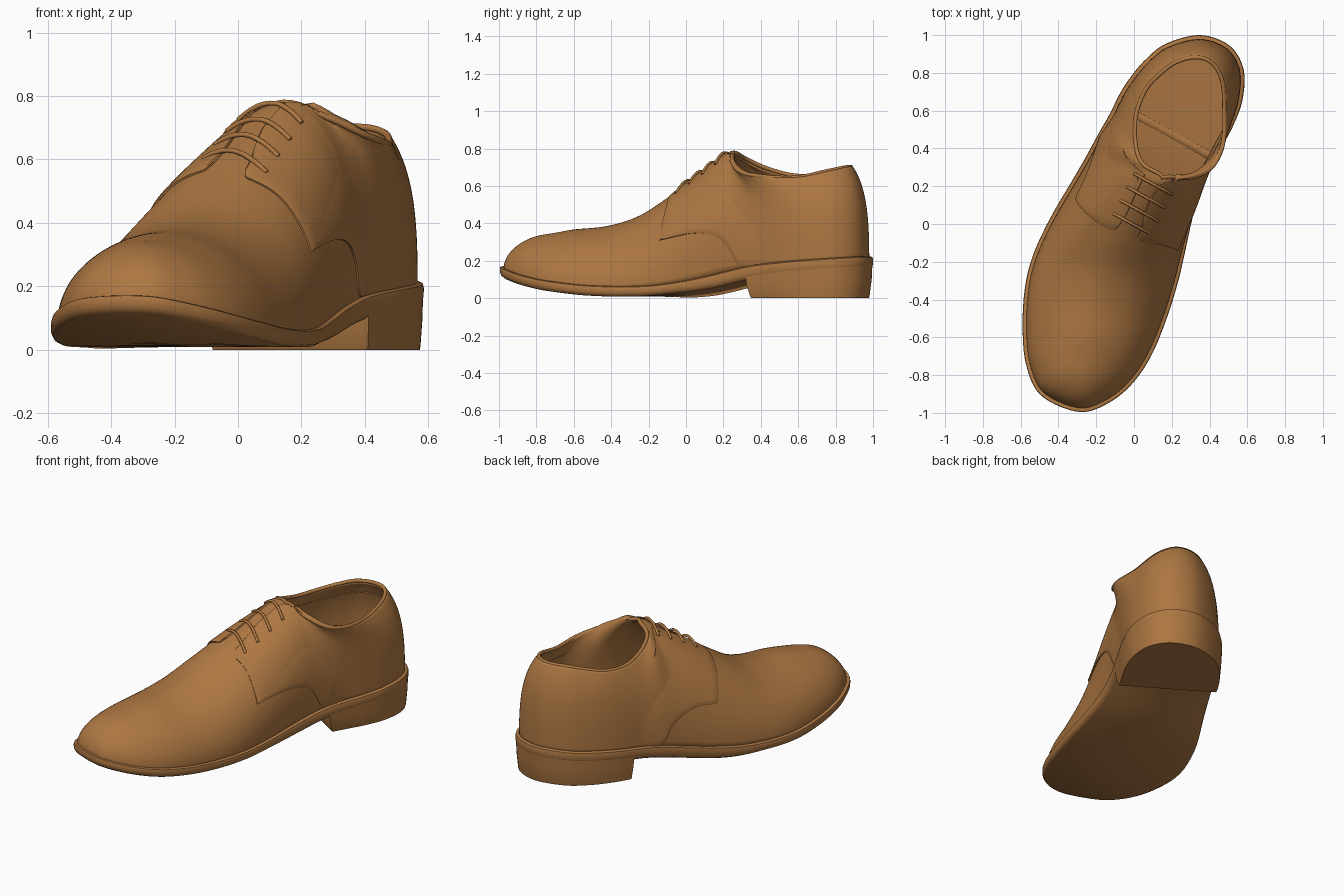
import bpy, bmesh, math
from mathutils import Vector
from mathutils.bvhtree import BVHTree

cube = bpy.data.objects.get("Cube")
if cube:
    bpy.data.objects.remove(cube)

leather = bpy.data.materials.new("brown_leather")
leather.use_nodes = True
leather.diffuse_color = (0.42, 0.185, 0.055, 1)
leather.node_tree.nodes["Principled BSDF"].inputs["Base Color"].default_value = (0.42, 0.185, 0.055, 1)

# Stations from toe to throat: sole edge on +x, sole edge on -x, ridge point
RIDGE = [
    (-.29, -.995, -.29, -.995, -.285, -.72, .343),
    (-.13, -.945, -.49, -.91, -.283, -.71, .346),
    (0, -.835, -.57, -.75, -.275, -.68, .352),
    (.1, -.68, -.59, -.55, -.25, -.6, .367),
    (.18, -.48, -.578, -.34, -.2, -.42, .386),
    (.235, -.3, -.54, -.18, -.135, -.25, .44),
    (.272, -.14, -.475, -.03, -.06, -.09, .542),
    (.3, -.01, -.405, .1, .01, .03, .63),
    (.328, .1, -.33, .225, .085, .14, .712),
    (.362, .2, -.255, .355, .15, .235, .78)]
# Stations around the opening: sole edges, then collar point on +x and on -x
COLLAR = [
    (.402, .29, -.19, .475, .29, .235, .733, .04, .31, .75),
    (.455, .39, -.13, .58, .41, .285, .678, 0, .42, .7),
    (.525, .52, -.075, .69, .478, .41, .653, 0, .57, .66),
    (.575, .66, -.02, .775, .488, .59, .648, .05, .71, .66),
    (.58, .82, .06, .87, .475, .76, .682, .13, .8, .682),
    (.505, .945, .17, .955, .42, .86, .702, .22, .865, .702),
    (.35, 1, .35, 1, .33, .892, .705, .33, .892, .705)]
WELT = [(-1.04, .175), (-.95, .145), (-.75, .1), (-.5, .07), (-.3, .062), (-.1, .066),
        (.1, .095), (.3, .141), (.45, .176), (.7, .2), (1.07, .225)]

rows = [r + r[4:] for r in RIDGE] + COLLAR
right = [(Vector((r[0], r[1], 0)), Vector(r[4:7])) for r in rows]
left = [(Vector((r[2], r[3], 0)), Vector(r[7:10])) for r in rows]
keys = right + left[-2:0:-1]
K = len(keys)
THROAT = len(RIDGE) - 1
BASE = [k[0] for k in keys]
TOP = [k[1] for k in keys]


def spline(pts, u, closed=True):
    i, f = math.floor(u), u - math.floor(u)
    n = len(pts)
    a, b, c, d = (pts[k % n] if closed else pts[min(max(k, 0), n - 1)] for k in range(i - 1, i + 3))
    return b + (c - a) * f / 2 + (a - b * 2.5 + c * 2 - d / 2) * f * f + ((b - c) * 1.5 + (d - a) / 2) * f ** 3


def smooth(x):
    x = min(max(x, 0), 1)
    return x * x * (3 - 2 * x)


def welt_z(p):
    """Height of the welt, averaged along the shoe's slanted axis."""
    total = 0
    for k in range(-2, 3):
        t = p.x * .302 + p.y * .953 + k * .035
        for (t0, z0), (t1, z1) in zip(WELT, WELT[1:]):
            if t < t1 or t1 == WELT[-1][0]:
                total += z0 + (z1 - z0) * (t - t0) / (t1 - t0)
                break
    return total / 5


def outline(u, inset, drop):
    """Point on the sole edge; the sole thickens towards the heel."""
    p = spline(BASE, u)
    d = (spline(BASE, u + .05) - spline(BASE, u - .05)).normalized()
    p = p + Vector((-d.y, d.x, 0)) * inset
    p.z = welt_z(p) - drop * (1 + .35 * smooth((p.y + .15) / .35))
    return p


def top_edge(u):
    p = spline(TOP, u)
    if min(u % K, -u % K) <= THROAT:
        p = (p + spline(TOP, -u)) / 2
    return p


def surface(u, v):
    """Point on the upper: u runs round the sole, v from welt to top."""
    b, t = outline(u, .02, .012), top_edge(u)
    w = smooth((min(u % K, -u % K) - THROAT + .5) / 3)
    # The inner waist bulges out over the sole, the outer one is leaner
    g = math.exp(-((u % K - 8.4) / 2.8) ** 2)
    lean = math.exp(-((u % K - 26.5) / 2) ** 2)
    h = t.z - b.z
    flat = Vector((b.x - t.x, b.y - t.y, 0))
    p1 = b + Vector((.065 * g, -.025 * g, h * (.52 - .04 * w + .11 * g)))
    p2 = t + flat * (.52 + .3 * w + .25 * g * (1 - .5 * w) - .08 * lean) - Vector((0, 0, h * (.01 + .21 * w)))
    m = 1 - v
    return b * m ** 3 + p1 * 3 * m * m * v + p2 * 3 * m * v * v + t * v ** 3


def lifted(u, v, off):
    e = .02
    du = surface(u + e, v) - surface(u - e, v)
    dv = surface(u, min(v + e, 1)) - surface(u, max(v - e, 0))
    return surface(u, v) + du.cross(dv).normalized() * off


def loft(name, rings, closed=True, caps=False, merge=False):
    bm = bmesh.new()
    vs = [[bm.verts.new(p) for p in ring] for ring in rings]
    n = len(rings[0])
    for lo, hi in zip(vs, vs[1:]):
        for i in range(n if closed else n - 1):
            j = (i + 1) % n
            bm.faces.new((lo[i], lo[j], hi[j], hi[i]))
    if caps:
        for ring in (vs[0], vs[-1]):
            for i in range(n // 2 - 1):
                bm.faces.new((ring[i], ring[i + 1], ring[n - 2 - i], ring[n - 1 - i]))
        bmesh.ops.recalc_face_normals(bm, faces=bm.faces)
    if merge:
        bmesh.ops.remove_doubles(bm, verts=bm.verts, dist=.0005)
    me = bpy.data.meshes.new(name)
    bm.to_mesh(me)
    bm.free()
    ob = bpy.data.objects.new(name, me)
    bpy.context.collection.objects.link(ob)
    me.materials.append(leather)
    bpy.ops.object.select_all(action='DESELECT')
    ob.select_set(True)
    bpy.context.view_layer.objects.active = ob
    bpy.ops.object.shade_smooth_by_angle(angle=math.radians(40))
    return ob


def tube(name, pts, radius, cyclic=False):
    cu = bpy.data.curves.new(name, 'CURVE')
    cu.dimensions = '3D'
    cu.bevel_depth, cu.bevel_resolution, cu.use_fill_caps = radius, 3, True
    sp = cu.splines.new('POLY')
    sp.points.add(len(pts) - 1)
    for q, p in zip(sp.points, pts):
        q.co = (*p, 1)
    sp.use_cyclic_u = cyclic
    cu.materials.append(leather)
    ob = bpy.data.objects.new(name, cu)
    bpy.context.collection.objects.link(ob)


N, M = 192, 24
us = [(i + .5) * K / N for i in range(N)]

# Upper, a thin shell open at the ankle
grid = [[surface(u, j / M) for u in us] for j in range(M + 1)]
upper = loft("upper", grid, merge=True)
shell = upper.modifiers.new("thickness", 'SOLIDIFY')
shell.thickness, shell.offset = .022, -1

# Rolled collar edge and the lining seam inside it
around = [THROAT + (K - 2 * THROAT) * i / 90 for i in range(90)]
centre = Vector((.25, .55, .67))
rim = []
for u in around:
    p = top_edge(u)
    inward = ((centre - p) * Vector((1, 1, 0))).normalized()
    rim.append(p + inward * .01 - Vector((0, 0, .003)))
tube("collar_edge", rim, .011, cyclic=True)
tube("lining_seam", [lifted(u, .78, -.022) for u in around[20:-16]], .004)

# Sole with a rounded welt
SOLE = [(.04, 0), (.012, 0), (.003, .004), (0, .014), (.001, .034), (.008, .048), (.022, .055)]
loft("sole", [[outline(u, a, d) for u in us] for a, d in SOLE], caps=True)

# Heel block with a straight slanted front
heel_us = [u for u in us if spline(BASE, u).y + .64 * spline(BASE, u).x > .575]
if len(heel_us) % 2:
    heel_us.pop()
top_ring = [outline(u, .002, .016) for u in heel_us]
mid = sum(top_ring, Vector()) / len(top_ring)
heel_rings = [top_ring]
for scale, level in ((.98, .5), (.935, .06), (.92, 0)):
    heel_rings.append([Vector((mid.x + (p.x - mid.x) * (1 + scale) / 2, mid.y + (p.y - mid.y) * scale, p.z * level))
                       for p in top_ring])
loft("heel", heel_rings, caps=True)

# Raised quarters, lapped over the vamp with a curved front edge
EDGES = {
    "quarter_left": [(.14, .21, .76), (.08, .12, .7), (.04, 0, .61), (.02, -.09, .56), (.06, -.115, .55),
                     (.15, -.135, .5), (.27, -.16, .35), (.28, -.145, .33), (.32, 0, .35), (.35, .12, .345),
                     (.38, .21, .28), (.4, .27, .18)],
    "quarter_right": [(.05, .26, .76), (.01, .17, .7), (-.04, .05, .62), (-.09, -.02, .57), (-.12, -.025, .56),
                      (-.2, .03, .5), (-.28, .11, .36), (-.29, .14, .34), (-.28, .25, .345), (-.25, .35, .33),
                      (-.23, .43, .27), (-.21, .47, .19)]}
samples = [(i * K / 320, j / 60) for i in range(320) for j in range(61)]
located = [(surface(u, v), u, v) for u, v in samples]


def to_uv(p):
    p = Vector(p)
    best = min(located, key=lambda s: (s[0] - p).length_squared)
    return Vector(best[1:])


for name, edge in EDGES.items():
    uv = [to_uv(p) for p in edge]
    hub = Vector((THROAT + 2.6, .62))
    if name == "quarter_right":
        hub.x = K - hub.x
    # Run on along the welt, where the overlay sinks into the upper
    foot = uv[-1].x
    uv += [Vector((foot + (hub.x - foot) * f, .02)) for f in (.2, .6, 1)]
    steps = [spline(uv, i * (len(uv) - 1) / 140, closed=False) for i in range(141)]
    rings = []
    for f, off in ((0, -.006), (0, .006), (.01, .009), (.06, .009), (.15, .008),
                   (.25, .006), (.35, .003), (.45, 0), (.55, -.004)):
        rings.append([])
        for i, q in enumerate(steps):
            fade = min(1, (140 - i) / 24)
            rings[-1].append(lifted(*q.lerp(hub, f), off * fade - .004 * (1 - fade)))
    if name == "quarter_right":
        rings = [r[::-1] for r in rings]
    loft(name, rings, closed=False)

# Four laces bridging the facings
faces = [(j * N + i, j * N + (i + 1) % N, (j + 1) * N + (i + 1) % N, (j + 1) * N + i)
         for j in range(M) for i in range(N)]
tree = BVHTree.FromPolygons([p for ring in grid for p in ring], faces)
for k in range(4):
    a = Vector((-.11 + .037 * k, .06 + .07 * k, 2))
    b = a + Vector((.2, -.11, 0))
    pts = []
    for i in range(17):
        hit = tree.ray_cast(a.lerp(b, i / 16), Vector((0, 0, -1)))[0]
        if hit:
            pts.append(hit + Vector((0, -.004, .006 + .01 * math.sin(math.pi * i / 16))))
    if len(pts) > 2:
        tube("lace_%d" % (k + 1), pts, .008)

# Low ridge across the insole
ends = [Vector((.01, .58, 0)), Vector((.42, .355, 0))]
for p in ends:
    p.z = welt_z(p) - .026
tube("insole_ridge", ends, .034)
